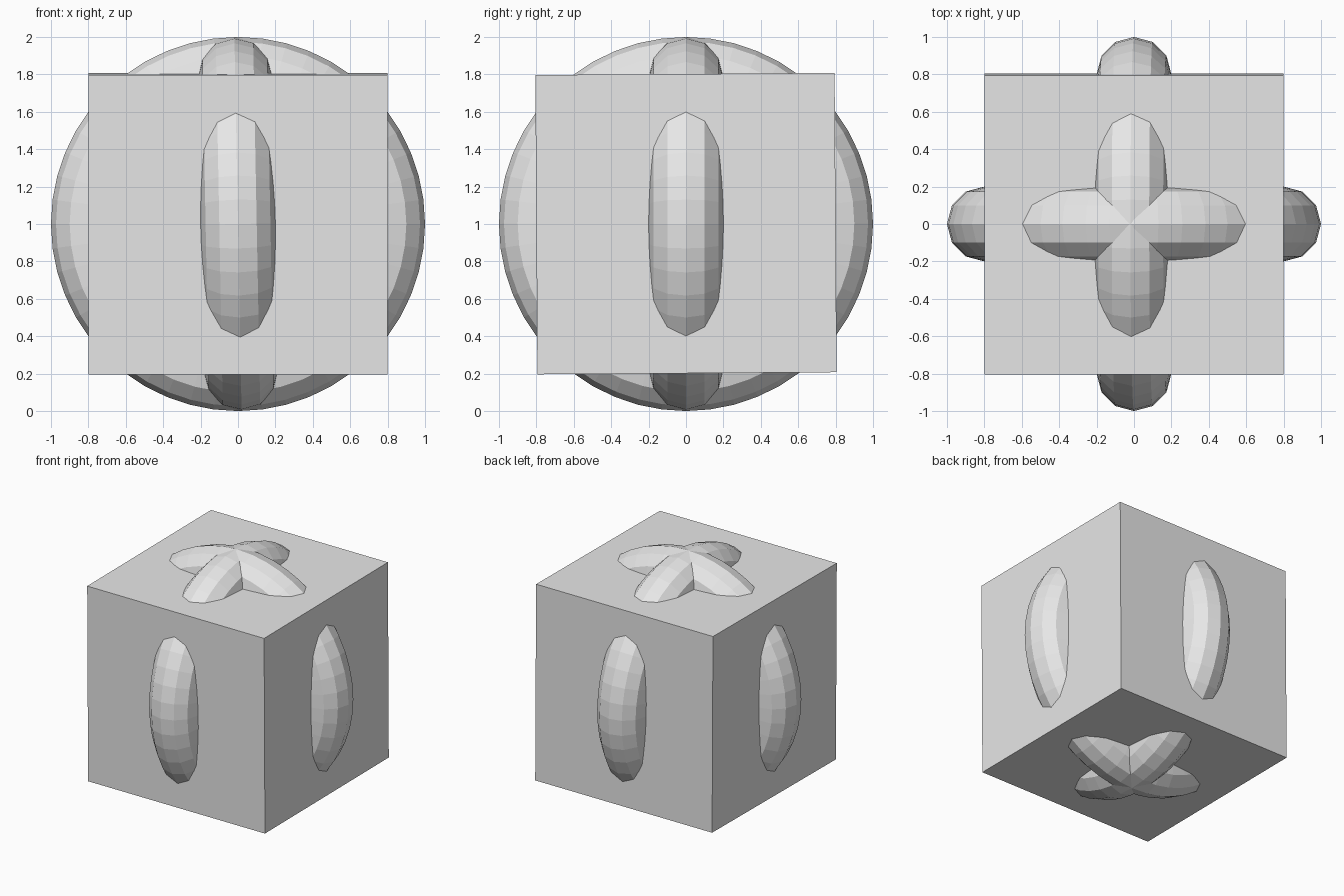
import bpy
from math import radians

default = bpy.data.objects.get("Cube")
if default:
    bpy.data.objects.remove(default, do_unlink=True)

# Single light grey finish
grey = bpy.data.materials.new("light_grey")
grey.use_nodes = True
grey.diffuse_color = (0.8, 0.8, 0.8, 1)
grey.node_tree.nodes["Principled BSDF"].inputs["Base Color"].default_value = grey.diffuse_color


def finish(name):
    part = bpy.context.object
    part.name = name
    part.data.materials.append(grey)


def ring(name, rotation):
    bpy.ops.mesh.primitive_torus_add(
        major_radius=0.8, minor_radius=0.2, major_segments=48, minor_segments=12,
        location=(0, 0, 1), rotation=[radians(a) for a in rotation])
    finish(name)


# Block, tipped very slightly forward
bpy.ops.mesh.primitive_cube_add(size=1.6, location=(0, 0, 1.002), rotation=(radians(0.4), 0, 0))
finish("block")

# Two upright rings crossing at top and bottom
ring("side_to_side_ring", (90, 0, 0))
ring("front_to_back_ring", (0, 88.9, 0))
